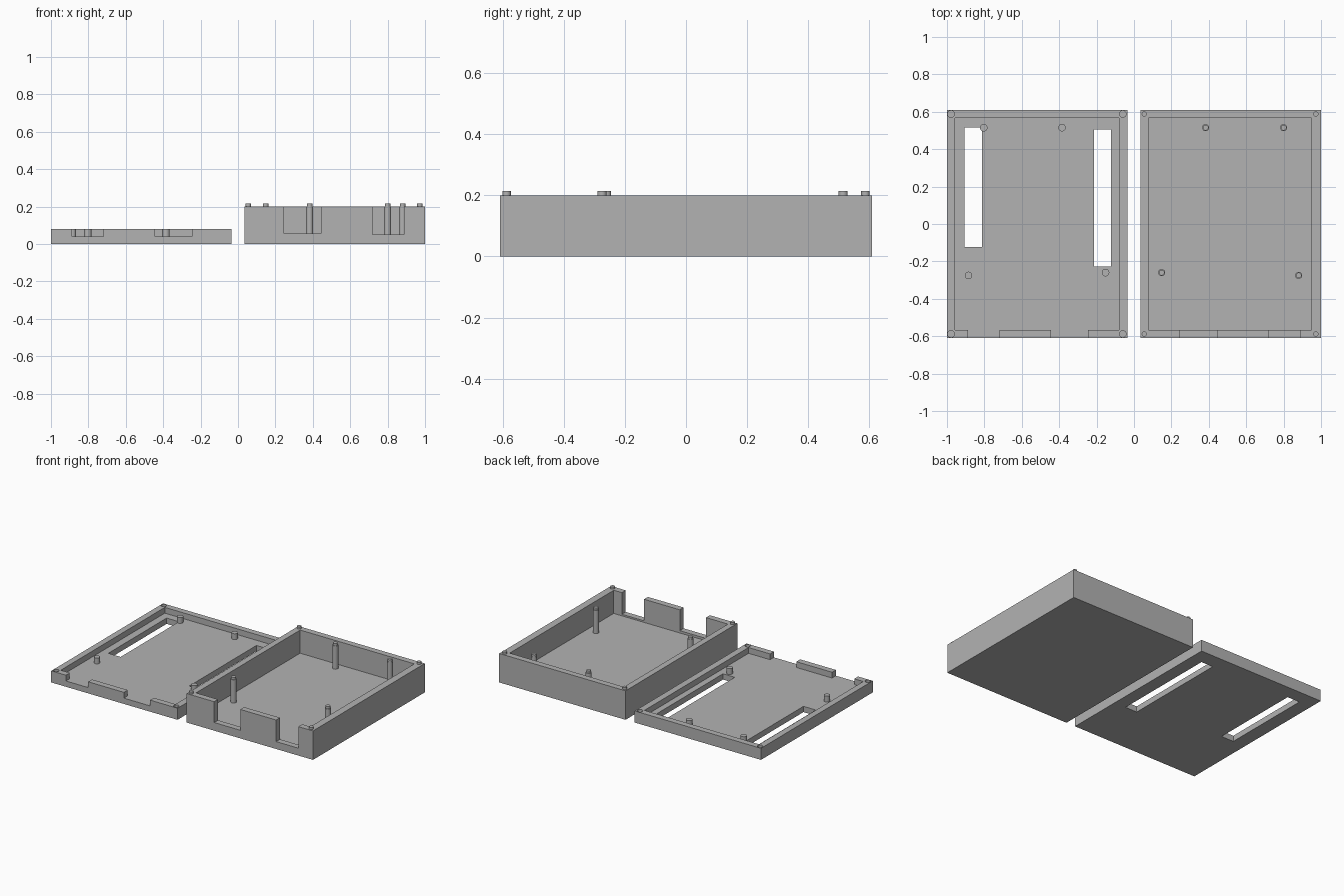
import bpy
import bmesh
from mathutils import Matrix, Vector

default_cube = bpy.data.objects.get("Cube")
if default_cube:
    bpy.data.objects.remove(default_cube, do_unlink=True)

grey = bpy.data.materials.new("plain grey")
grey.use_nodes = True
grey.diffuse_color = (0.45, 0.45, 0.45, 1)
grey.node_tree.nodes["Principled BSDF"].inputs["Base Color"].default_value = (0.45, 0.45, 0.45, 1)


def finish(name, bm):
    mesh = bpy.data.meshes.new(name)
    bm.to_mesh(mesh)
    bm.free()
    mesh.materials.append(grey)
    obj = bpy.data.objects.new(name, mesh)
    bpy.context.collection.objects.link(obj)
    return obj


def box(name, low, high):
    low, high = Vector(low), Vector(high)
    bm = bmesh.new()
    bmesh.ops.create_cube(bm, size=1, matrix=Matrix.Translation((low + high) / 2)
                          @ Matrix.Diagonal((*(high - low), 1)))
    return finish(name, bm)


def rod(name, x, y, radius, bottom, top):
    bm = bmesh.new()
    bmesh.ops.create_cone(bm, cap_ends=True, segments=24, radius1=radius, radius2=radius,
                          depth=top - bottom,
                          matrix=Matrix.Translation((x, y, (bottom + top) / 2)))
    return finish(name, bm)


def smooth(obj):
    bpy.ops.object.select_all(action="DESELECT")
    obj.select_set(True)
    bpy.context.view_layer.objects.active = obj
    bpy.ops.object.shade_smooth_by_angle()


def cut(target, cutter):
    mod = target.modifiers.new("cut", "BOOLEAN")
    mod.operation = "DIFFERENCE"
    mod.solver = "EXACT"
    mod.object = cutter
    bpy.context.view_layer.objects.active = target
    bpy.ops.object.modifier_apply(modifier=mod.name)
    bpy.data.objects.remove(cutter, do_unlink=True)


DEPTH = 0.61      # half the length of both halves
INNER = 0.568     # half the length of the cavities
FLOOR = 0.04
ABOVE = 0.3       # cutters end above every rim
BASE_TOP, LID_TOP, PEG_TOP = 0.2, 0.08, 0.215
CORNER_Y = 0.588
POSTS = [(0.383, 0.515), (0.8, 0.515), (0.148, -0.26), (0.88, -0.275)]
LID_POSTS = [(-0.385, 0.515), (-0.803, 0.515), (-0.152, -0.26), (-0.885, -0.275)]
NOTCHES = [(0.245, 0.445, 0.056), (0.718, 0.888, 0.051)]

# Deep base tray with two notches in the front wall
base = box("base_tray", (0.035, -DEPTH, 0), (1, DEPTH, BASE_TOP))
cut(base, box("cavity", (0.077, -INNER, FLOOR), (0.95, INNER, ABOVE)))
for left, right, sill in NOTCHES:
    cut(base, box("notch", (left, -0.7, sill), (right, -0.5, ABOVE)))

# Standing posts with thinner locating pins
for i, (x, y) in enumerate(POSTS, 1):
    smooth(rod(f"base_post_{i}", x, y, 0.019, FLOOR - 0.01, BASE_TOP))
    smooth(rod(f"base_post_pin_{i}", x, y, 0.015, BASE_TOP - 0.01, PEG_TOP))

# Corner pegs on the base rim
for x in (0.055, 0.972):
    for y in (-CORNER_Y, CORNER_Y):
        smooth(rod("corner_peg", x, y, 0.014, BASE_TOP - 0.01, PEG_TOP))

# Shallow lid with matching notches, two long slots and corner sockets
lid = box("lid_tray", (-1, -DEPTH, 0), (-0.035, DEPTH, LID_TOP))
cut(lid, box("cavity", (-0.957, -INNER, FLOOR), (-0.08, INNER, ABOVE)))
for left, right, sill in NOTCHES:
    cut(lid, box("notch", (-right, -0.7, FLOOR), (-left, -0.5, ABOVE)))
cut(lid, box("slot", (-0.906, -0.122, -0.1), (-0.812, 0.515, ABOVE)))
cut(lid, box("slot", (-0.213, -0.228, -0.1), (-0.123, 0.505, ABOVE)))
for x in (-0.978, -0.06):
    for y in (-CORNER_Y, CORNER_Y):
        cut(lid, rod("socket", x, y, 0.018, LID_TOP - 0.02, ABOVE))

# Short lid posts
for i, (x, y) in enumerate(LID_POSTS, 1):
    smooth(rod(f"lid_post_{i}", x, y, 0.02, FLOOR - 0.01, LID_TOP))
